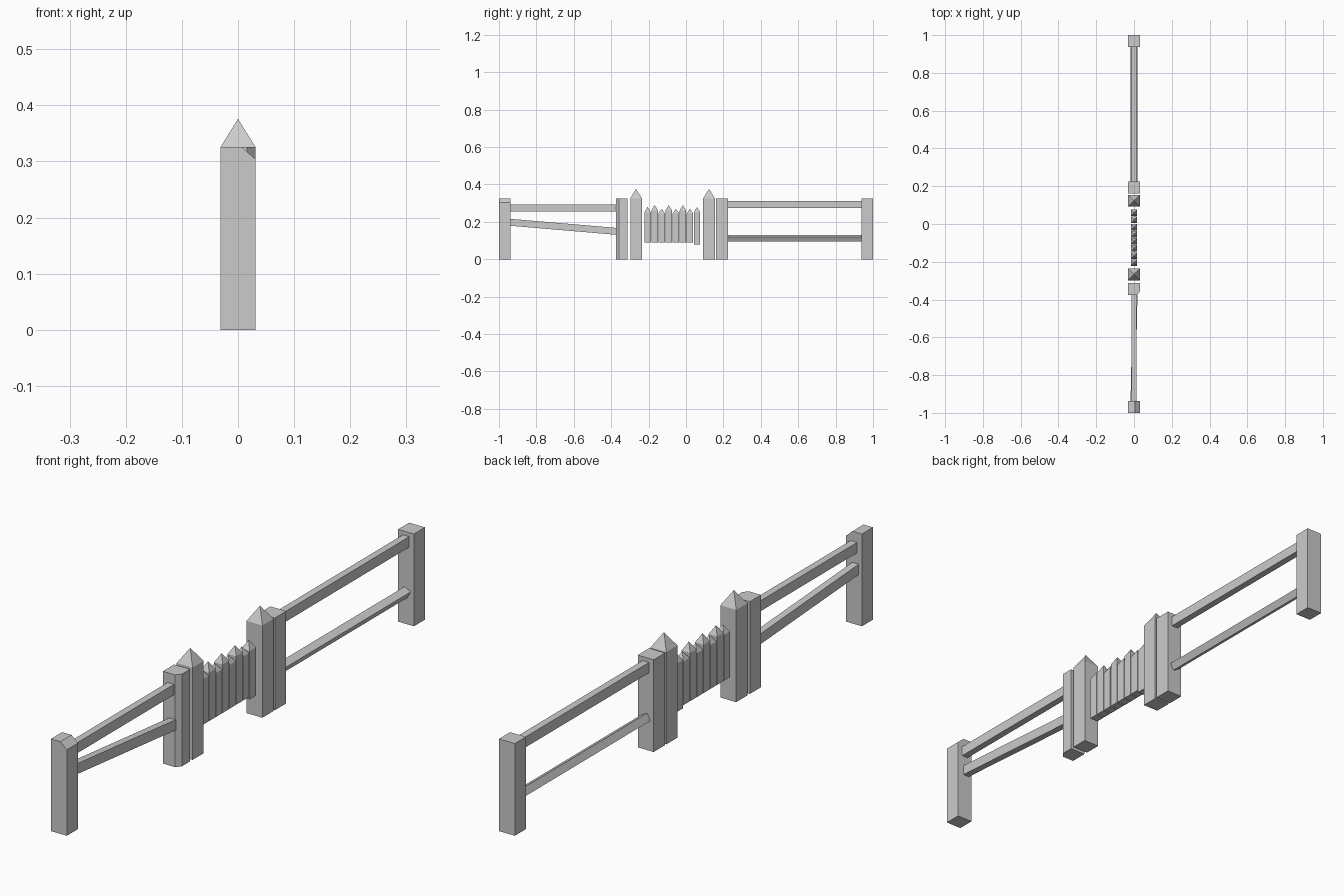
import bpy, bmesh, math
from mathutils import Vector, Matrix

if "Cube" in bpy.data.objects:
    bpy.data.objects.remove(bpy.data.objects["Cube"])

grey = bpy.data.materials.new("stone_grey")
grey.diffuse_color = (0.6, 0.6, 0.6, 1)
grey.use_nodes = True
grey.node_tree.nodes["Principled BSDF"].inputs["Base Color"].default_value = grey.diffuse_color


def finish(name, bm):
    bmesh.ops.recalc_face_normals(bm, faces=bm.faces)
    me = bpy.data.meshes.new(name)
    bm.to_mesh(me)
    bm.free()
    me.materials.append(grey)
    ob = bpy.data.objects.new(name, me)
    bpy.context.collection.objects.link(ob)
    return ob


def prism(name, outline, z0, z1, apex=None):
    """Upright prism, optionally with a pointed cap."""
    bm = bmesh.new()
    low = [bm.verts.new((x, y, z0)) for x, y in outline]
    top = [bm.verts.new((x, y, z1)) for x, y in outline]
    n = len(low)
    bm.faces.new(low[::-1])
    for i in range(n):
        j = (i + 1) % n
        bm.faces.new((low[i], low[j], top[j], top[i]))
    if apex is None:
        bm.faces.new(top)
    else:
        cx = sum(p[0] for p in outline) / n
        cy = sum(p[1] for p in outline) / n
        tip = bm.verts.new((cx, cy, apex))
        for i in range(n):
            bm.faces.new((top[i], top[(i + 1) % n], tip))
    return finish(name, bm)


def rect(hx, y0, y1):
    return [(-hx, y0), (hx, y0), (hx, y1), (-hx, y1)]


def rail(name, start, end, width, height, roll=0):
    """Beam between two end centres, turned about its own length."""
    bm = bmesh.new()
    turn = Matrix.Rotation(roll, 3, 'Y')
    rings = []
    for p in (start, end):
        rings.append([bm.verts.new(Vector(p) + turn @ Vector((sx * width / 2, 0, sz * height / 2)))
                      for sx, sz in ((-1, -1), (1, -1), (1, 1), (-1, 1))])
    a, b = rings
    bm.faces.new(a)
    bm.faces.new(b[::-1])
    for i in range(4):
        j = (i + 1) % 4
        bm.faces.new((a[i], b[i], b[j], a[j]))
    return finish(name, bm)


H, TOP = 0.031, 0.326

# Front end post, with its right top edge cut off
bm = bmesh.new()
section = [(-H, 0), (H, 0), (H, 0.304), (0.006, TOP), (-H, TOP)]
face = bm.faces.new([bm.verts.new((x, -1.0, z)) for x, z in section])
ext = bmesh.ops.extrude_face_region(bm, geom=[face])
bmesh.ops.translate(bm, vec=(0, 0.062, 0),
                    verts=[v for v in ext["geom"] if isinstance(v, bmesh.types.BMVert)])
finish("front_end_post", bm)

# Back end post and the flat posts beside the gate
prism("back_end_post", rect(H, 0.938, 1.0), 0, TOP)
prism("back_inner_post", rect(H, 0.161, 0.225), 0, TOP)
prism("front_inner_post",
      [(-H, -0.375), (0.016, -0.375), (H, -0.358), (H, -0.312), (-H, -0.312)], 0, TOP)

# Pointed gate posts
for name, y in (("front_gate_post", -0.267), ("back_gate_post", 0.123)):
    prism(name, rect(H, y - H, y + H), 0, TOP, 0.376)

# Rails
rail("front_upper_rail", (0, -0.945, 0.273), (0, -0.37, 0.273), 0.025, 0.037)
rail("front_lower_rail", (-0.006, -0.945, 0.198), (0.006, -0.37, 0.149), 0.025, 0.037)
rail("back_upper_rail", (0, 0.22, 0.293), (0, 0.945, 0.293), 0.025, 0.037)
rail("back_lower_rail", (0, 0.22, 0.1125), (0, 0.945, 0.1125), 0.027, 0.027, math.radians(28))

# Gate pickets: end ones medium, the others alternately tall and short
for i in range(8):
    y = -0.205 + i * 0.0377
    if i in (0, 7):
        body, tip = 0.251, 0.279
    elif i % 2:
        body, tip = 0.261, 0.290
    else:
        body, tip = 0.245, 0.270
    z0 = 0.08 if i == 7 else 0.09
    prism(f"picket_{i + 1}", rect(0.0165, y - 0.0172, y + 0.0172), z0, body, tip)
